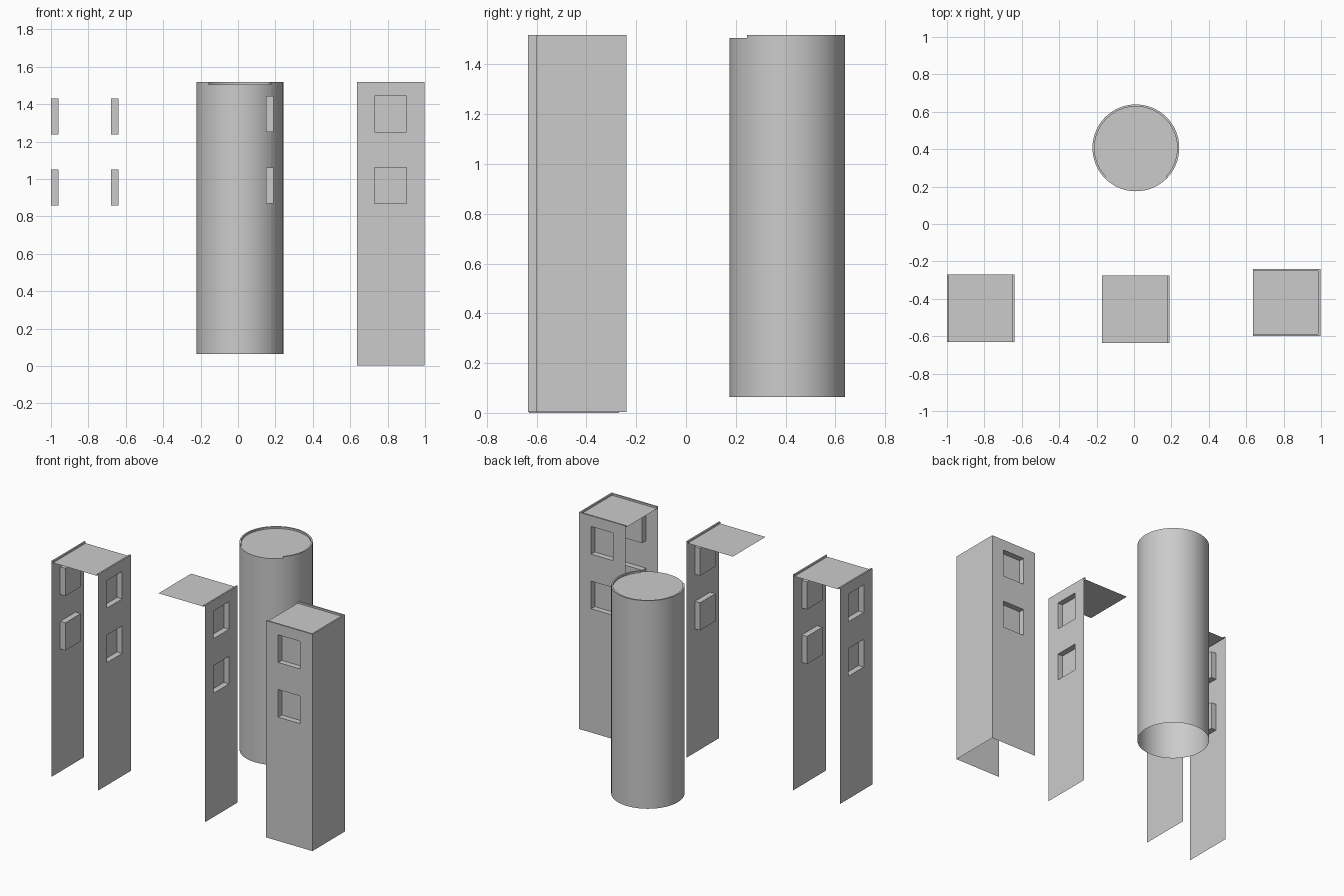
import bpy, bmesh, math
from mathutils import Vector

if "Cube" in bpy.data.objects:
    bpy.data.objects.remove(bpy.data.objects["Cube"])

HALF = 0.18      # half width of a square tower
RIM = 0.011      # parapet thickness
DROP = 0.012     # roof sits this far below the parapet top
DEPTH = 0.04     # window recess
UP = Vector((0, 0, 1))
SIDES = {"front": Vector((0, -1, 0)), "right": Vector((1, 0, 0)),
         "back": Vector((0, 1, 0)), "left": Vector((-1, 0, 0))}
ORDER = list(SIDES)


def finish(bm, name):
    bmesh.ops.remove_doubles(bm, verts=bm.verts, dist=0.0002)
    me = bpy.data.meshes.new(name)
    bm.to_mesh(me)
    bm.free()
    ob = bpy.data.objects.new(name, me)
    bpy.context.collection.objects.link(ob)
    return ob


def wall(name, centre, side, z0, z1, sills, miter):
    """One thin wall with recessed windows and a small parapet lip."""
    bm = bmesh.new()
    n = SIDES[side]
    t = UP.cross(n)

    def quad(*pts):  # points are (along, height, depth inwards)
        bm.faces.new([bm.verts.new(centre + n * (HALF - w) + t * u + UP * z)
                      for u, z, w in pts])

    us = [-HALF, -0.085, 0.085, HALF] if sills else [-HALF, HALF]
    zs = [z0] + [z for s in sills for z in (s, s + 0.193)] + [z1]
    for i in range(len(us) - 1):
        for j in range(len(zs) - 1):
            a, b, c, d = us[i], us[i + 1], zs[j], zs[j + 1]
            ring = [(a, c), (b, c), (b, d), (a, d)]
            hole = i == 1 and j % 2 == 1
            w = DEPTH if hole else 0
            quad(*[(u, z, w) for u, z in ring])
            if hole:
                for p, q in zip(ring, ring[1:] + ring[:1]):
                    quad((*p, 0), (*q, 0), (*q, DEPTH), (*p, DEPTH))
    # parapet top and inner drop
    a, b = -HALF + RIM * miter[0], HALF - RIM * miter[1]
    quad((-HALF, z1, 0), (HALF, z1, 0), (b, z1, RIM), (a, z1, RIM))
    quad((a, z1, RIM), (b, z1, RIM), (b, z1 - DROP, RIM), (a, z1 - DROP, RIM))
    finish(bm, name)


def square_tower(name, x, y, z0, z1, walls, sills):
    centre = Vector((x, y, 0))
    for side, windows in walls.items():
        k = ORDER.index(side)
        miter = (ORDER[k - 1] in walls, ORDER[(k + 1) % 4] in walls)
        wall(f"{name}_{side}_wall", centre, side, z0, z1,
             sills if windows else [], miter)
    # roof, inset only where there is a parapet
    e = {s: HALF - RIM * (s in walls) for s in ORDER}
    bm = bmesh.new()
    bm.faces.new([bm.verts.new((x + px, y + py, z1 - DROP)) for px, py in (
        (-e["left"], -e["front"]), (e["right"], -e["front"]),
        (e["right"], e["back"]), (-e["left"], e["back"]))])
    finish(bm, f"{name}_roof")


square_tower("left_tower", -0.82, -0.45, 0.0, 1.51,
             {"left": True, "right": True}, [0.857, 1.238])
square_tower("middle_tower", 0.01, -0.455, 0.003, 1.518,
             {"right": True}, [0.868, 1.25])
square_tower("right_tower", 0.816, -0.42, 0.003, 1.518,
             {"front": True, "right": False, "back": True}, [0.868, 1.25])

# round tower: open bottom, roof disc, parapet missing along the front
CX, CY, R, Z0, Z1, N = 0.01, 0.407, 0.232, 0.064, 1.518, 64
GAP = math.radians(46)
bm = bmesh.new()


def rp(a, r, z):  # angle measured from the front
    return bm.verts.new((CX + r * math.sin(a), CY - r * math.cos(a), z))


zr = Z1 - DROP
angles = [GAP + (2 * math.pi - 2 * GAP) * i / 48 for i in range(49)]
front = [-GAP + 2 * GAP * i / 16 for i in range(17)]
for a, b in zip(angles, angles[1:]):
    bm.faces.new([rp(a, R, Z0), rp(b, R, Z0), rp(b, R, Z1), rp(a, R, Z1)])
    bm.faces.new([rp(a, R, Z1), rp(b, R, Z1), rp(b, R - RIM, Z1), rp(a, R - RIM, Z1)])
    bm.faces.new([rp(a, R - RIM, Z1), rp(b, R - RIM, Z1), rp(b, R - RIM, zr), rp(a, R - RIM, zr)])
for a, b in zip(front, front[1:]):
    bm.faces.new([rp(a, R, Z0), rp(b, R, Z0), rp(b, R, zr), rp(a, R, zr)])
body = finish(bm, "round_tower_wall")

bm = bmesh.new()
bm.faces.new([rp(a, R, zr) for a in front] + [rp(a, R - RIM, zr) for a in angles])
finish(bm, "round_tower_roof")

bpy.ops.object.select_all(action='DESELECT')
body.select_set(True)
bpy.context.view_layer.objects.active = body
bpy.ops.object.shade_smooth_by_angle(angle=math.radians(30))
